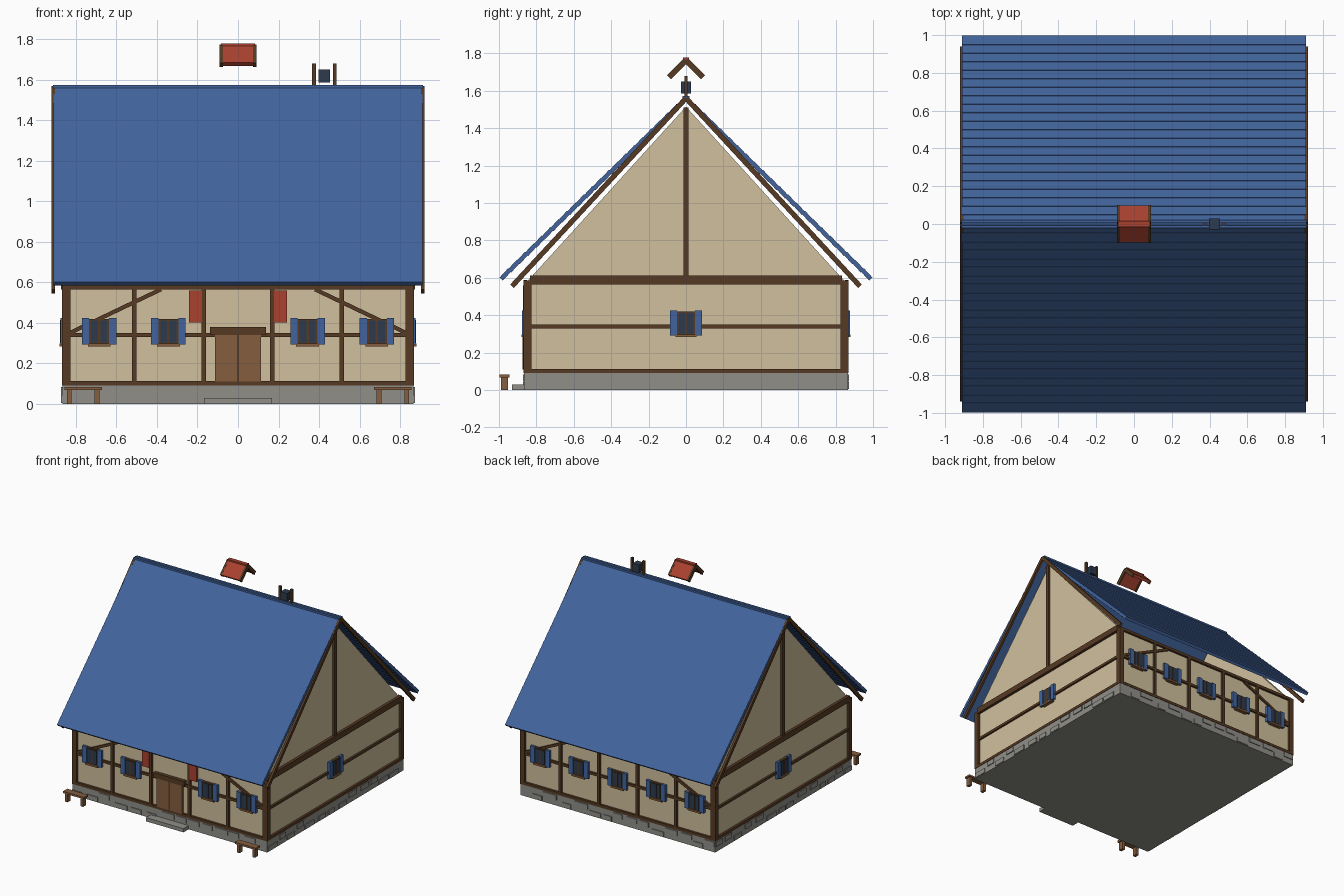
import bpy, bmesh, math, random
from mathutils import Matrix, Vector

if "Cube" in bpy.data.objects:
    bpy.data.objects.remove(bpy.data.objects["Cube"])

random.seed(4)


def mat(name, r, g, b):
    m = bpy.data.materials.new(name)
    m.diffuse_color = [((c / 255 + 0.055) / 1.055) ** 2.4 for c in (r, g, b)] + [1]
    m.use_nodes = True
    m.node_tree.nodes["Principled BSDF"].inputs["Base Color"].default_value = m.diffuse_color
    return m


PLASTER = mat("plaster", 208, 192, 157)
WOOD = mat("dark wood", 86, 58, 35)
OAK = mat("light wood", 133, 94, 62)
STONE = mat("stone", 144, 143, 137)
BLUE = mat("blue tile", 66, 100, 157)
GLASS = mat("dark glass", 44, 58, 78)
RED = mat("red", 170, 66, 48)


def make(name, material, boxes):
    """One object from boxes: (x0, x1, y0, y1, z0, z1) or (centre, size, rotation)."""
    bm = bmesh.new()
    for b in boxes:
        if len(b) == 6:
            c = Vector((b[0] + b[1], b[2] + b[3], b[4] + b[5])) / 2
            s, r = (abs(b[1] - b[0]), abs(b[3] - b[2]), abs(b[5] - b[4])), Matrix.Identity(4)
        else:
            c, s, r = Vector(b[0]), b[1], b[2]
        bmesh.ops.create_cube(bm, size=1, matrix=Matrix.Translation(c) @ r @ Matrix.Diagonal((*s, 1)))
    finish(name, material, bm)


def finish(name, material, bm):
    me = bpy.data.meshes.new(name)
    bmesh.ops.recalc_face_normals(bm, faces=bm.faces)
    bm.to_mesh(me)
    bm.free()
    me.materials.append(material)
    bpy.context.collection.objects.link(bpy.data.objects.new(name, me))


W = 0.85  # half width of the walls


def on(side, u0, u1, d0, d1, z0, z1):
    """Box on a wall: u along it, d outwards from its face."""
    s = 1 if side in ("back", "right") else -1
    a, b = s * (W + d0), s * (W + d1)
    return (u0, u1, a, b, z0, z1) if side in ("front", "back") else (a, b, u0, u1, z0, z1)


def slope(y0, z0, y1, z1, x, sx, thick):
    """Board in the yz plane running between two points."""
    a = math.atan2(z1 - z0, y1 - y0)
    return ((x, (y0 + y1) / 2, (z0 + z1) / 2), (sx, math.hypot(y1 - y0, z1 - z0), thick),
            Matrix.Rotation(a, 4, 'X'))


# Foundation with slightly raised stones, and the doorstep
make("foundation", STONE, [(-.865, .865, -.865, .865, 0, .09)])
stones = []
for side in ("front", "back", "left", "right"):
    u = -.86
    while u < .78:
        w = random.uniform(.07, .12)
        z = random.choice((.005, .045))
        stones.append(on(side, u, u + w, .01, .022, z, z + .038))
        u += w + random.uniform(.01, .06)
make("foundation_stones", STONE, stones)
make("doorstep", STONE, [(-.167, .167, -.93, -.86, 0, .03)])

# Plaster walls and gable panels
make("walls", PLASTER, [(-W, W, -W, W, .085, .585)])
for s, name in ((-1, "left_gable"), (1, "right_gable")):
    bm = bmesh.new()
    tri = bm.faces.new([bm.verts.new((s * W, y, z)) for y, z in ((-.845, .585), (.845, .585), (0, 1.515))])
    ext = bmesh.ops.extrude_face_region(bm, geom=[tri], use_keep_orig=True)
    bmesh.ops.translate(bm, vec=(-s * .03, 0, 0), verts=[v for v in ext["geom"] if isinstance(v, bmesh.types.BMVert)])
    finish(name, PLASTER, bm)

# Timber frame
T = .018
for side in ("front", "back", "left", "right"):
    long = side in ("front", "back")
    beams = [on(side, -W, W, 0, T, .09, .112), on(side, -W, W, 0, T - .003, .33, .35)]
    beams += [on(side, s * .826, s * .868, 0, T, .09, .585) for s in (-1, 1)]
    if long:
        beams.append(on(side, -W, W, 0, T, .565, .588))
        beams += [on(side, u - .011, u + .011, 0, T, .1, .58) for u in (-.512, -.17, .17, .512)]
        y = (W + .008) * (-1 if side == "front" else 1)
        for s in (-1, 1):  # diagonal braces
            d = Vector((s * .45, 0, -.215))
            beams.append(((s * .605, y, .4575), (d.length, .014, .02),
                          Matrix.Rotation(math.atan2(.215, s * .45), 4, 'Y')))
    else:
        beams.append(on(side, -.835, .835, -.01, .022, .565, .612))
        beams.append(on(side, -.013, .013, 0, T, .6, 1.51))
    make(side + "_timber_frame", WOOD, beams)

# Windows with shutters
for side, us in (("front", (-.685, -.343, .343, .685)), ("back", (-.685, -.343, 0, .343, .685)),
                 ("left", (0,)), ("right", (0,))):
    frames, panes, shutters, sills = [], [], [], []
    for u in us:
        frames.append(on(side, u - .05, u + .05, 0, .02, .295, .42))
        for s in (-1, 1):
            panes.append(on(side, u + s * .006, u + s * .04, .01, .024, .303, .412))
            shutters.append(on(side, u + s * .049, u + s * .085, .005, .026, .292, .425))
        frames.append(on(side, u - .005, u + .005, .01, .027, .3, .415))
        sills.append(on(side, u - .056, u + .056, 0, .03, .283, .297))
    make(side + "_window_frames", WOOD, frames)
    make(side + "_window_panes", GLASS, panes)
    make(side + "_shutters", BLUE, shutters)
    make(side + "_window_sills", OAK, sills)

# Double door, lintel and hanging cloths
make("door_leaves", OAK, [on("front", s * .003, s * .113, 0, .022, .11, .342) for s in (-1, 1)])
make("door_gap", WOOD, [on("front", -.006, .006, 0, .024, .11, .342)])
make("door_lintel", WOOD, [on("front", -.137, .137, 0, .028, .34, .38)])
make("red_banners", RED, [on("front", s * .178, s * .242, .002, .022, .402, .56) for s in (-1, 1)])

# Benches
for s, name in ((-1, "left_bench"), (1, "right_bench")):
    make(name, OAK, [(s * .67, s * .855, -.998, -.945, .068, .083)] +
         [(s * (u - .012), s * (u + .012), -.99, -.952, 0, .07) for u in (.695, .832)])

# Main roof: overlapping rows set a little steeper than the roof line
pitch = math.radians(47.6)
for s, name in ((-1, "front_roof_rows"), (1, "back_roof_rows")):
    make(name, BLUE, [((0, s * (.02 + .945 * i / 21), 1.54 - .922 * i / 21), (1.82, .068, .024),
                       Matrix.Rotation(-s * pitch, 4, 'X')) for i in range(22)])
make("roof_ridge", BLUE, [(-.912, .912, -.02, .02, 1.55, 1.572)])
make("barge_boards", WOOD, [slope(0, 1.56, s * .93, .555, x, .018, .027)
                            for s in (-1, 1) for x in (-.911, .911)])

# Small red roof floating above the ridge
make("small_red_roof", RED, [slope(0, 1.765, s * .09, 1.675, 0, .165, .024) for s in (-1, 1)]
     + [(-.085, .085, -.016, .016, 1.755, 1.777)])
make("small_roof_trim", WOOD, [slope(0, 1.762, s * .09, 1.672, x, .016, .03)
                               for s in (-1, 1) for x in (-.083, .083)])

# Ridge bell between two posts
make("ridge_bell", GLASS, [(.398, .454, -.028, .028, 1.585, 1.65)])
make("bell_posts", WOOD, [(x - .009, x + .009, -.009, .009, 1.56, 1.68) for x in (.375, .477)])
